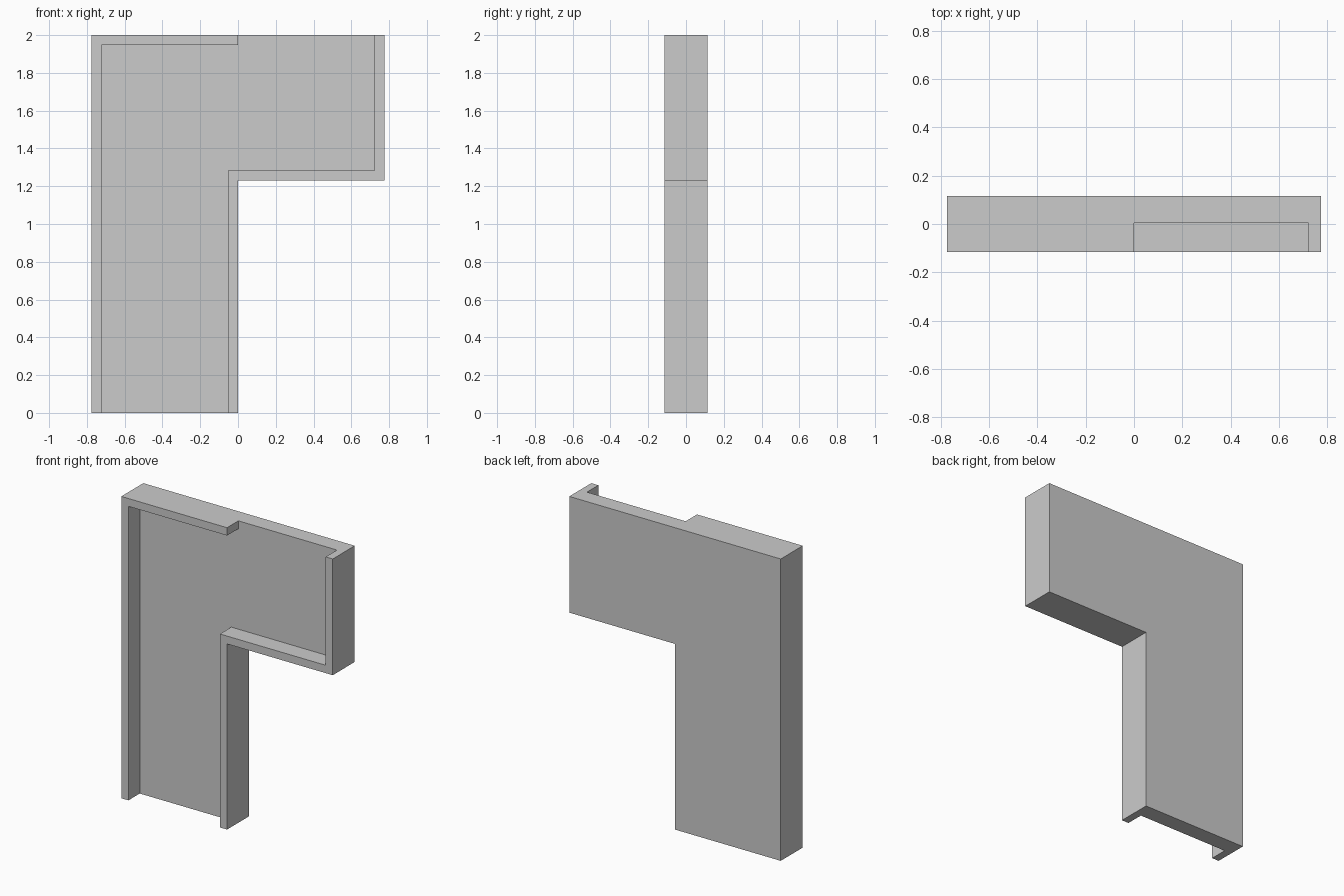
import bpy, bmesh

if "Cube" in bpy.data.objects:
    bpy.data.objects.remove(bpy.data.objects["Cube"])

W, H, D = 0.775, 2.0, 0.115      # half width, height, half depth
STEP, RIM, FLOOR = 1.23, 0.052, 0.004  # arm underside, rim thickness, recess depth plane


def extruded_profile(name, points, y0, y1):
    """Extrude an xz outline along y into a closed solid."""
    bm = bmesh.new()
    face = bm.faces.new([bm.verts.new((x, y0, z)) for x, z in points])
    new = bmesh.ops.extrude_face_region(bm, geom=[face])["geom"]
    bmesh.ops.translate(bm, vec=(0, y1 - y0, 0),
                        verts=[g for g in new if isinstance(g, bmesh.types.BMVert)])
    bmesh.ops.recalc_face_normals(bm, faces=bm.faces)
    mesh = bpy.data.meshes.new(name)
    bm.to_mesh(mesh)
    bm.free()
    obj = bpy.data.objects.new(name, mesh)
    bpy.context.collection.objects.link(obj)
    return obj


# L-shaped wall panel
panel = extruded_profile("wall_panel", [
    (-W, 0), (0, 0), (0, STEP), (W, STEP), (W, H), (-W, H)], -D, D)

# Front recess, leaving a rim that is open at the foot and above the arm
cutter = extruded_profile("recess_cutter", [
    (-W + RIM, -0.1), (-RIM, -0.1), (-RIM, STEP + RIM), (W - RIM, STEP + RIM),
    (W - RIM, H + 0.1), (0, H + 0.1), (0, H - RIM), (-W + RIM, H - RIM)],
    -D - 0.1, FLOOR)
cutter.hide_render = True

cut = panel.modifiers.new("recess", 'BOOLEAN')
cut.operation = 'DIFFERENCE'
cut.solver = 'EXACT'
cut.object = cutter
bpy.context.view_layer.objects.active = panel
bpy.ops.object.modifier_apply(modifier=cut.name)
bpy.data.objects.remove(cutter)
